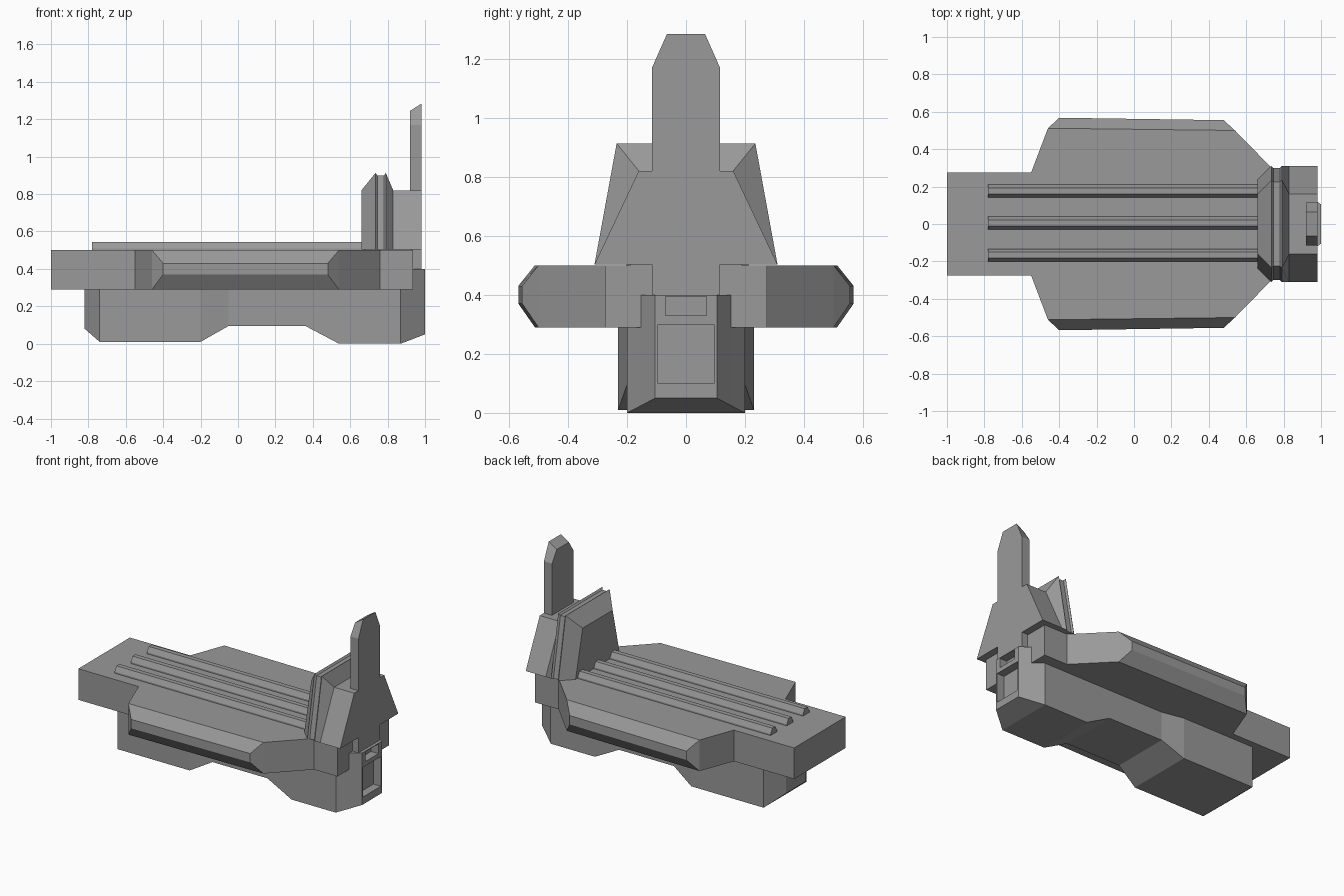
import bpy, bmesh

cube = bpy.data.objects.get("Cube")
if cube:
    bpy.data.objects.remove(cube, do_unlink=True)

grey = bpy.data.materials.new("plain_grey")
grey.use_nodes = True
grey.diffuse_color = (0.32, 0.32, 0.32, 1)
grey.node_tree.nodes["Principled BSDF"].inputs["Base Color"].default_value = grey.diffuse_color


def loft(name, sections):
    """Skin a row of matching point loops and cap both ends."""
    bm = bmesh.new()
    rings = [[bm.verts.new(p) for p in s] for s in sections]
    n = len(rings[0])
    for a, b in zip(rings, rings[1:]):
        for i in range(n):
            j = (i + 1) % n
            bm.faces.new((a[i], a[j], b[j], b[i]))
    bm.faces.new(rings[0])
    bm.faces.new(rings[-1])
    bmesh.ops.recalc_face_normals(bm, faces=bm.faces)
    mesh = bpy.data.meshes.new(name)
    bm.to_mesh(mesh)
    bm.free()
    mesh.materials.append(grey)
    ob = bpy.data.objects.new(name, mesh)
    bpy.context.collection.objects.link(ob)
    return ob


def slab(x, low, wide_low, high, wide_high):
    """Symmetric four-point cross-section at x."""
    return [(x, -wide_low, low), (x, wide_low, low), (x, wide_high, high), (x, -wide_high, high)]


def box(name, x0, x1, half, z0, z1):
    return loft(name, [slab(x, z0, half, z1, half) for x in (x0, x1)])


def cut(target, cutter):
    cutter.hide_render = True
    cutter.hide_viewport = True
    cutter.display_type = 'WIRE'
    mod = target.modifiers.new("opening", 'BOOLEAN')
    mod.operation = 'DIFFERENCE'
    mod.solver = 'EXACT'
    mod.object = cutter


# Deck plate, mirrored about its long axis
half = [(-1, .275), (-.55, .275), (-.46, .512), (.54, .50), (.76, .275), (.935, .275)]
outline = half + [(x, -y) for x, y in reversed(half)]
loft("deck", [[(x, y, z) for x, y in outline] for z in (.29, .50)])

# Bevelled side sponsons
for side, label in ((1, "left"), (-1, "right")):
    base = [(-.46, .512, .29), (.54, .50, .29), (.54, .50, .50), (-.46, .512, .50)]
    face = [(-.40, .568, .37), (.48, .555, .37), (.48, .555, .43), (-.40, .568, .43)]
    loft(label + "_sponson", [[(x, side * y, z) for x, y, z in s] for s in (base, face)])

# Lower hull: x, half width, bottom height
stations = [(-.82, .105, .08), (-.74, .23, .01), (-.20, .23, .01), (-.05, .20, .095),
            (.36, .20, .095), (.54, .20, 0), (.87, .20, 0), (.935, .152, .025)]
loft("lower_hull", [slab(x, z, w, .295, w) for x, w, z in stations])

# Tapered bow with two openings
bow = loft("bow", [slab(.935, .025, .152, .40, .152), slab(1, .05, .105, .40, .105)])
cut(bow, box("bow_window_cutter", .945, 1.1, .095, .10, .30))
cut(bow, box("bow_slot_cutter", .945, 1.1, .07, .33, .395))

# Deck rails
for i, y in enumerate((-.167, .005, .177)):
    profile = [(-.034, .49), (-.034, .51), (-.016, .543), (.016, .543), (.034, .51), (.034, .49)]
    loft(f"deck_rail_{i + 1}", [[(x, y + dy, z) for dy, z in profile] for x in (-.78, .68)])

# Shield with a thin groove around it: x, bottom half width, top half width, top height
ribs = [(.66, .235, .16, .82), (.735, .31, .235, .913), (.745, .30, .225, .90),
        (.78, .30, .225, .90), (.79, .31, .235, .913), (.83, .31, .16, .82)]
loft("shield", [slab(x, .503, a, z, b) for x, a, b, z in ribs])
loft("shield_back", [slab(x, .503, .31, .82, .16) for x in (.83, .98)])
box("shield_foot", .68, .93, .19, .49, .51)

# Tall fin with a clipped, sloping tip
fin = []
for x, tip in ((.92, 1.245), (.98, 1.283)):
    fin.append([(x, -.115, .40), (x, .115, .40), (x, .115, 1.17),
                (x, .065, tip), (x, -.065, tip), (x, -.115, 1.17)])
loft("tall_fin", fin)
